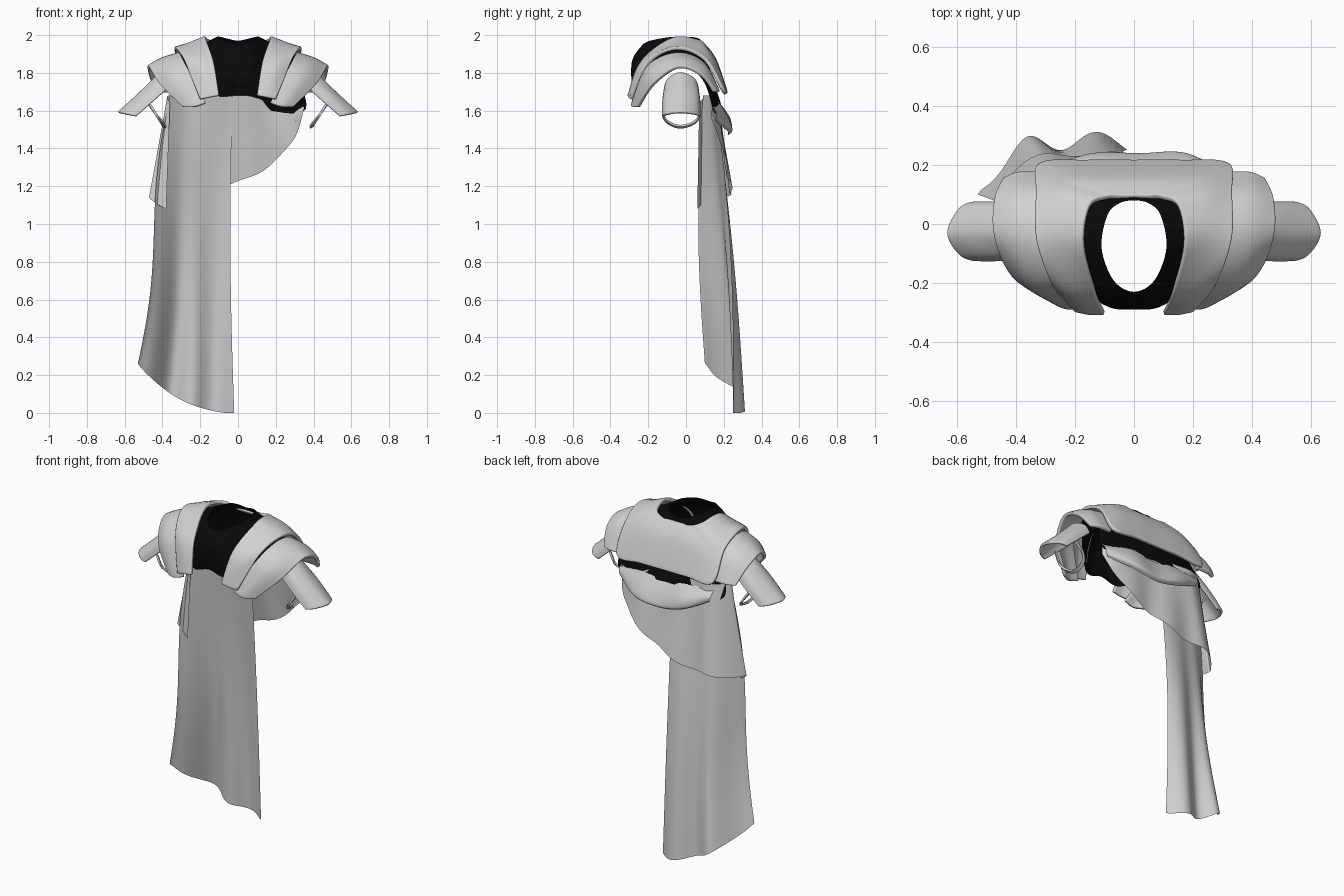
import bpy
import bmesh
from math import sin, cos, pi
from mathutils import Vector

if "Cube" in bpy.data.objects:
    bpy.data.objects.remove(bpy.data.objects["Cube"])


def material(name, value):
    mat = bpy.data.materials.new(name)
    mat.use_nodes = True
    colour = (value, value, value, 1)
    mat.diffuse_color = colour
    shader = mat.node_tree.nodes["Principled BSDF"]
    shader.inputs["Base Color"].default_value = colour
    shader.inputs["Roughness"].default_value = 0.8
    return mat


grey = material("plain grey", 0.64)
black = material("black cloth", 0.003)


def spline(points, steps, closed=False):
    """Smooth curve through the points."""
    pts = [Vector(p) for p in points]
    count = len(pts)
    pick = (lambda i: pts[i % count]) if closed else (lambda i: pts[max(0, min(count - 1, i))])
    result = []
    for i in range(count if closed else count - 1):
        a, b, c, d = (pick(i + k) for k in (-1, 0, 1, 2))
        for s in range(steps):
            t = s / steps
            result.append(b + (c - a) * t / 2 + (a * 2 - b * 5 + c * 4 - d) * t * t / 2
                          + (b * 3 - a - c * 3 + d) * t ** 3 / 2)
    if not closed:
        result.append(pts[-1])
    return result


def at(points, t):
    """Point at fraction t along a list of points."""
    f = t * (len(points) - 1)
    i = min(int(f), len(points) - 2)
    return points[i].lerp(points[i + 1], f - i)


def finish(name, grid, mat, closed=False, thick=0, mirror=False):
    """Skin a grid of points, then thicken, round and mirror it."""
    bm = bmesh.new()
    rows = [[bm.verts.new(p) for p in row] for row in grid]
    n = len(rows[0])
    for r, s in zip(rows, rows[1:]):
        for j in range(n if closed else n - 1):
            k = (j + 1) % n
            bm.faces.new((r[j], r[k], s[k], s[j]))
    bmesh.ops.recalc_face_normals(bm, faces=bm.faces)
    mesh = bpy.data.meshes.new(name)
    bm.to_mesh(mesh)
    bm.free()
    mesh.materials.append(mat)
    obj = bpy.data.objects.new(name, mesh)
    bpy.context.collection.objects.link(obj)
    if mirror:
        obj.modifiers.new("mirror", "MIRROR").use_mirror_merge = False
    if thick:
        solid = obj.modifiers.new("thickness", "SOLIDIFY")
        solid.thickness, solid.offset = thick, 0
        bevel = obj.modifiers.new("rim", "BEVEL")
        bevel.width, bevel.segments = thick * 0.3, 2
        bevel.limit_method, bevel.angle_limit = "ANGLE", 1
    bpy.ops.object.select_all(action="DESELECT")
    obj.select_set(True)
    bpy.context.view_layer.objects.active = obj
    bpy.ops.object.shade_smooth_by_angle(angle=0.8)
    return obj


def loft(name, rows, mat, steps=6, closed=False, **options):
    """Smooth surface through rows of control points given in hundredths."""
    rows = [[Vector(p) / 100 for p in row] for row in rows]
    curves = [spline(row, steps, closed) for row in rows]
    grid = list(zip(*[spline(column, steps) for column in zip(*curves)]))
    return finish(name, grid, mat, closed, **options)


def both_sides(half, ring=False):
    """Extend a left half ending on the centre line with its mirror image."""
    other = [(-x, y, z) for x, y, z in reversed(half[:-1])]
    return half + (other[:-1] if ring else other)


def drape(name, top, hem, fold, count=60, levels=24):
    """Cloth hung between a top edge and a hem, displaced by a fold rule."""
    a, b = (spline([Vector(p) / 100 for p in edge], 8) for edge in (top, hem))
    grid = []
    for i in range(levels + 1):
        t = i / levels
        grid.append([at(a, j / count).lerp(at(b, j / count), t) + Vector(fold(j / count, t))
                     for j in range(count + 1)])
    return finish(name, grid, grey)


# Black undershirt: neck opening, bib, shoulders and back hem
neck = [(0, -23, 195), (7, -19, 197), (11, -8, 199), (9, 3, 199), (5, 7, 198), (0, 8, 197)]
collar = [(0, -28, 188), (10, -25, 188), (18, -6, 195), (16, 5, 195), (10, 9, 192), (0, 10, 192)]
chest = [(0, -29, 180), (12, -26, 179), (25, -7, 192), (25, 7, 188), (18, 12, 180), (0, 13, 181)]
hem = [(0, -28, 173), (14, -25, 171), (32, -6, 188), (33, 9, 176), (34, 15, 159), (0, 19, 162)]
loft("undershirt", [both_sides(r, True) for r in (neck, collar, chest, hem)], black, closed=True)

# Main yoke plate running over both shoulders and across the back
inner = [(10, -30, 168), (13, -23, 186), (17, -7, 198), (15, 6, 197),
         (9, 9, 195), (5, 9, 195), (0, 9, 195)]
middle = [(15, -30, 167), (21, -23, 185), (25, -6, 195), (25, 8, 193),
          (23, 14, 187), (12, 15, 187), (0, 15, 187)]
outer = [(20, -29, 166), (28, -19, 186), (33, -5, 193), (33, 10, 187),
         (32, 20, 170), (16, 21, 170), (0, 21, 170)]
loft("yoke_plate", [both_sides(r) for r in (inner, middle, outer)], grey, thick=0.02)

# Overlapping shoulder plates
loft("shoulder_plate", [
    [(17, -28, 164), (27, -20, 183), (31, -5, 190), (31, 9, 185), (31, 17, 170)],
    [(23, -28, 162), (35, -20, 179), (40, -5, 187), (40, 9, 183), (39, 17, 170)],
    [(29, -25, 162), (41, -17, 174), (47, -4, 183), (47, 8, 179), (44, 15, 170)],
], grey, thick=0.02, mirror=True)

# Upper arm guards
loft("arm_guard", [
    [(37, -11, 172), (39, -9, 177), (41, -3, 180), (39, 4, 177), (37, 6, 172)],
    [(46, -12, 164), (49, -10, 168), (52, -3, 169), (49, 5, 168), (46, 7, 164)],
    [(54, -12, 157), (59, -10, 158), (63, -3, 159), (59, 5, 158), (54, 7, 157)],
], grey, thick=0.015, mirror=True)

# Straps looping below the arm guards
path = [(46, -11, 163), (42, -12, 157), (39, -9, 153), (38, -3, 151),
        (39, 4, 153), (42, 7, 157), (46, 6, 163)]
loft("arm_strap", [path, [(x + 2, y, z + 1) for x, y, z in path]], grey,
     thick=0.012, mirror=True)


# Long cape hanging from the right shoulder
right_shoulder = [(-36, 9, 168), (-27, 13, 168), (-15, 14, 168), (-3, 16, 167)]
long_hem = [(-53, 10, 26), (-38, 15, 17), (-20, 20, 8), (-2, 25, 0)]


def long_fold(u, t):
    bow = sin(pi * u)
    swing = sin(pi * t)
    ripple = cos(2 * pi * (u - 0.83) / 0.48)
    return (-0.02 * (1 - u) * sin(2 * pi * t) - 0.015 * u * swing,
            bow * (0.11 * t + 0.045 * t * t * ripple) - 0.03 * swing * cos(pi * u),
            -0.06 * bow * t ** 4)


drape("long_cape", right_shoulder, long_hem, long_fold)

# Short cape swept diagonally across the back
shoulder_line = [(35, 14, 162), (20, 18, 163), (5, 15, 168), (-12, 16, 167),
                 (-26, 17, 167), (-37, 11, 168), (-36, 7, 164)]
swept_hem = [(34, 13, 157), (29, 18, 144), (14, 22, 129), (-6, 23, 120),
             (-28, 24, 115), (-47, 11, 114), (-38, 6, 108)]


def short_fold(u, t):
    wave = sin(pi * u) * t * u
    return (0, 0.03 * wave * sin(9 * pi * u), 0.015 * wave * cos(9 * pi * u))


drape("short_cape", shoulder_line, swept_hem, short_fold)

# Cowl fold sagging below the yoke
loft("cowl_fold", [
    [(34, 15, 161), (17, 18, 164), (2, 18, 162), (-14, 18, 164), (-30, 16, 164)],
    [(34, 16, 159), (18, 22, 157), (2, 22, 155), (-14, 23, 157), (-30, 19, 161)],
    [(33, 16, 156), (18, 24, 151), (2, 24, 149), (-14, 24, 152), (-29, 19, 158)],
    [(32, 15, 155), (17, 22, 149), (2, 22, 147), (-13, 22, 150), (-28, 18, 157)],
], grey)
